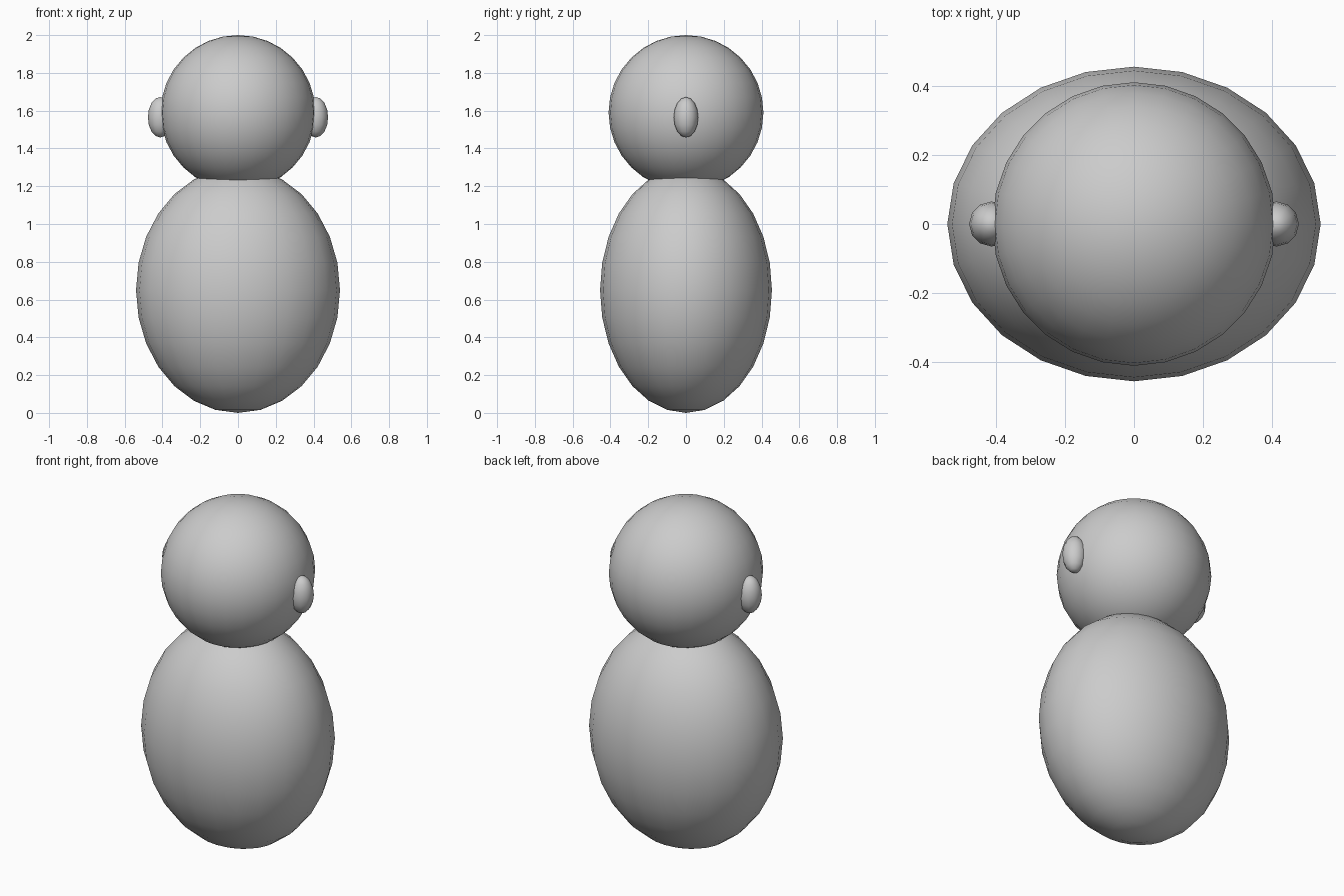
import bpy

if "Cube" in bpy.data.objects:
    bpy.data.objects.remove(bpy.data.objects["Cube"])


def ellipsoid(name, center, radii, segments, rings):
    """Smooth UV sphere scaled to the given radii."""
    bpy.ops.mesh.primitive_uv_sphere_add(
        segments=segments, ring_count=rings, radius=1, location=center)
    obj = bpy.context.object
    obj.name = name
    obj.scale = radii
    bpy.ops.object.transform_apply(location=False, rotation=False, scale=True)
    bpy.ops.object.shade_smooth()
    return obj


# Egg-shaped body and round head resting in its top
ellipsoid("body", (0, 0, 0.65), (0.54, 0.455, 0.65), 24, 14)
ellipsoid("head", (0, 0, 1.59), (0.41, 0.41, 0.41), 28, 16)

# Small flattened ears on both sides of the head
for side, x in (("left", -1), ("right", 1)):
    ellipsoid("ear_" + side, (0.412 * x, 0, 1.565), (0.065, 0.065, 0.107), 12, 8)
